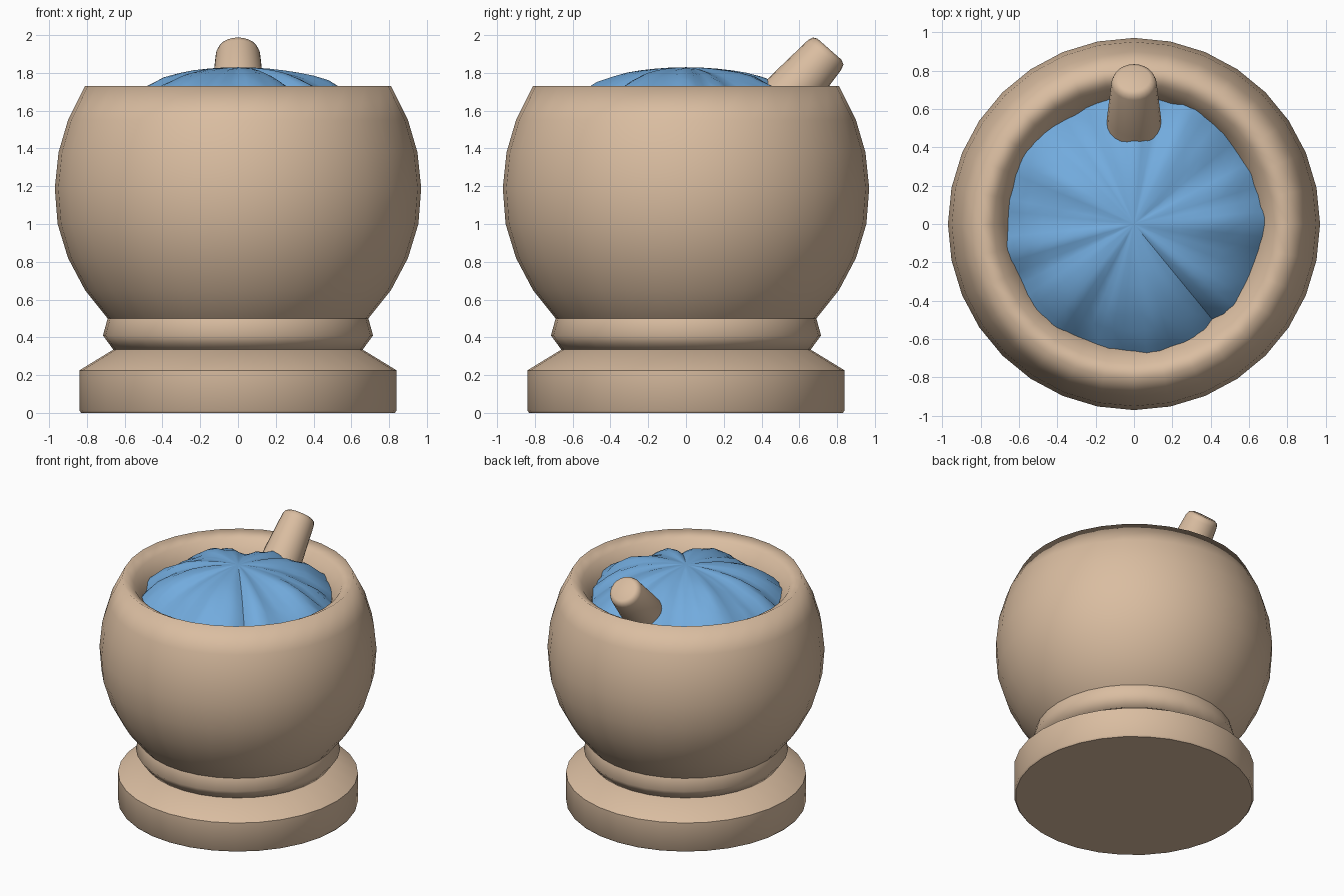
import bpy, bmesh, math, random
from mathutils import Matrix, Vector

cube = bpy.data.objects.get("Cube")
if cube:
    bpy.data.objects.remove(cube, do_unlink=True)


def material(name, colour):
    mat = bpy.data.materials.new(name)
    mat.use_nodes = True
    mat.diffuse_color = colour
    mat.node_tree.nodes["Principled BSDF"].inputs["Base Color"].default_value = colour
    return mat


def finish(bm, name, mat, angle):
    bmesh.ops.recalc_face_normals(bm, faces=bm.faces)
    mesh = bpy.data.meshes.new(name)
    bm.to_mesh(mesh)
    bm.free()
    obj = bpy.data.objects.new(name, mesh)
    bpy.context.collection.objects.link(obj)
    mesh.materials.append(mat)
    bpy.ops.object.select_all(action='DESELECT')
    obj.select_set(True)
    bpy.context.view_layer.objects.active = obj
    bpy.ops.object.shade_smooth_by_angle(angle=math.radians(angle))
    return obj


def lathe(name, profile, mat, sides=32, angle=60):
    """Spin a (radius, height) profile around z; radius 0 closes an end."""
    bm = bmesh.new()
    verts = [bm.verts.new((r, 0, z)) for r, z in profile]
    edges = [bm.edges.new(pair) for pair in zip(verts, verts[1:])]
    bmesh.ops.spin(bm, geom=verts + edges, axis=(0, 0, 1), cent=(0, 0, 0),
                   angle=math.tau, steps=sides, use_merge=True)
    bmesh.ops.remove_doubles(bm, verts=bm.verts, dist=0.0005)
    return finish(bm, name, mat, angle)


wood = material("Tan wood", (0.70, 0.51, 0.355, 1))
blue = material("Blue paste", (0.17, 0.41, 0.73, 1))

# Hollow bowl, rim sloping inwards
lathe("bowl", [(0.64, 0.46), (0.69, 0.5), (0.81, 0.65), (0.9, 0.82), (0.955, 1.0),
               (0.97, 1.19), (0.95, 1.38), (0.9, 1.55), (0.81, 1.73),
               (0.73, 1.685), (0.665, 1.59), (0.62, 1.45), (0.56, 1.2),
               (0.4, 0.9), (0, 0.8)], wood, angle=110)

# Neck ring and foot
lathe("neck_ring", [(0, 0.5), (0.69, 0.5), (0.715, 0.41), (0.66, 0.335), (0, 0.335)], wood)
lathe("foot", [(0, 0.335), (0.66, 0.335), (0.84, 0.225), (0.84, 0.012),
               (0.83, 0), (0, 0)], wood, angle=50)

# Leaning pestle, built upright with its tip at the origin
pestle = lathe("pestle", [(0, 0), (0.085, 0), (0.108, -0.012), (0.118, -0.04),
                          (0.14, -0.3), (0.16, -0.7), (0, -0.8)], wood, 24, 50)
lean = Vector((0, 0.66, 0.75)).to_track_quat('Z', 'Y').to_matrix().to_4x4()
pestle.data.transform(Matrix.Translation((0, 0.76, 1.925)) @ lean)

# Crumpled dome filling the bowl, with folds growing towards its edge
random.seed(4)
RINGS, SPOKES, REACH = 9, 64, 0.72
folds = [(n, random.uniform(0, math.tau), 0.045 / n ** 0.5) for n in (5, 8, 11, 17)]
bm = bmesh.new()
peak = bm.verts.new((0, 0, 1.83))
previous = None
for i in range(1, RINGS + 1):
    r = REACH * i / RINGS
    ring = []
    for j in range(SPOKES):
        a = math.tau * j / SPOKES
        fold = sum(h * math.sin(n * a + p) for n, p, h in folds) * r * 1.5
        crumple = random.uniform(-0.03, 0.03) * r ** 2
        dip = 0.12 * r ** 2 * (math.exp(-((a - 2.15) / 0.15) ** 2)
                               + math.exp(-((a - 5.4) / 0.06) ** 2))
        z = 1.83 - 0.36 * r ** 2 - 0.42 * r ** 4 + fold + crumple - dip
        z = min(z, 1.83 - 0.28 * r ** 2)
        ring.append(bm.verts.new((r * math.cos(a), r * math.sin(a), z)))
    for j in range(SPOKES):
        k = (j + 1) % SPOKES
        if previous:
            bm.faces.new((previous[j], ring[j], ring[k], previous[k]))
        else:
            bm.faces.new((peak, ring[j], ring[k]))
    previous = ring
dome = finish(bm, "paste_dome", blue, 40)
# Make sure the open dome faces upwards
if dome.data.polygons[0].normal.z < 0:
    dome.data.flip_normals()
